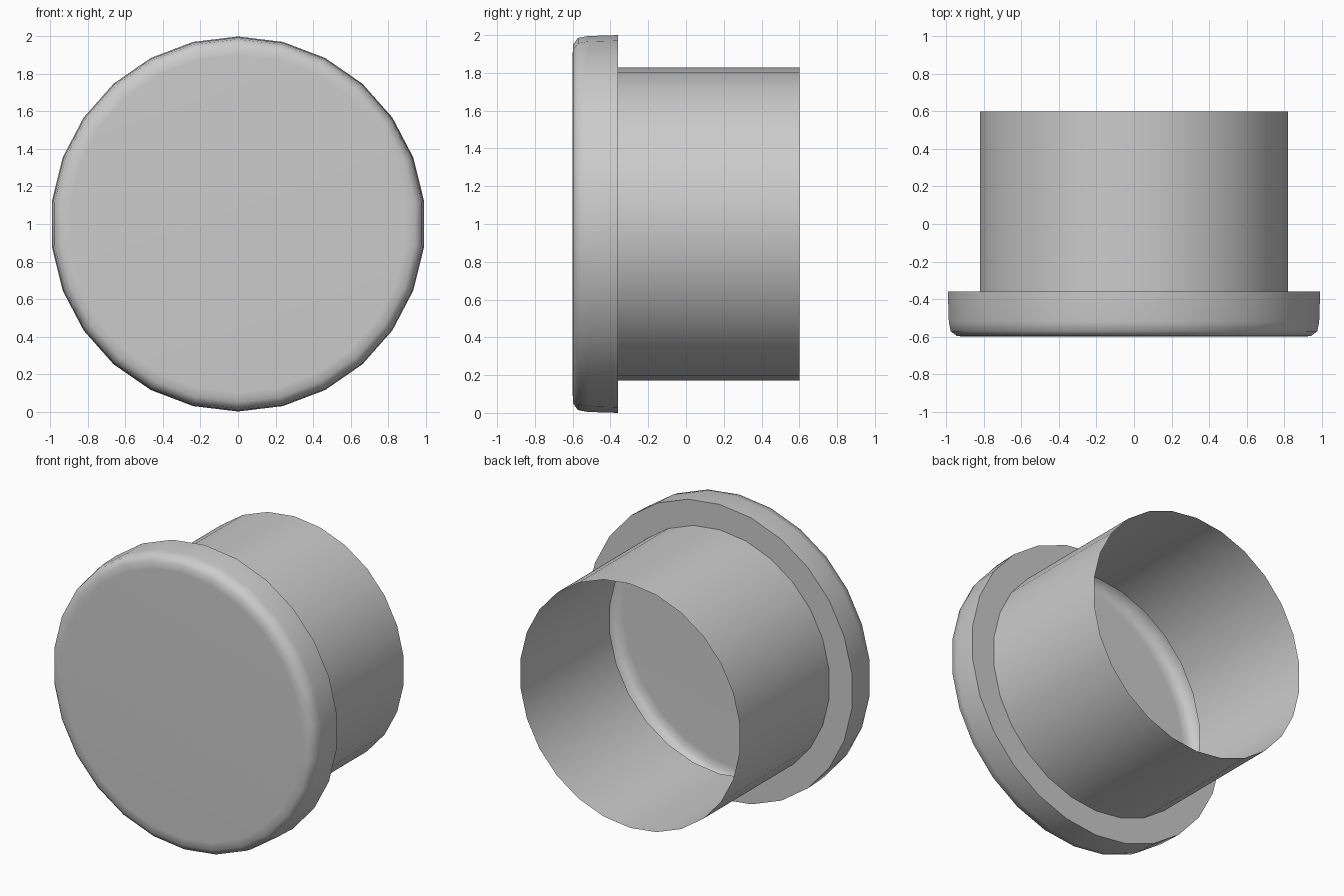
import bpy, bmesh, math

if "Cube" in bpy.data.objects:
    bpy.data.objects.remove(bpy.data.objects["Cube"])

SIDES = 26
CENTRE_Z = 1.0


def lathe(name, profile, cap_start=False, smooth_angle=60):
    """Revolve (radius, y) points around the y axis as an open thin shell."""
    bm = bmesh.new()
    rings = []
    for r, y in profile:
        ring = []
        for i in range(SIDES):
            a = 2 * math.pi * i / SIDES
            ring.append(bm.verts.new((r * math.sin(a), y, CENTRE_Z + r * math.cos(a))))
        rings.append(ring)
    for a, b in zip(rings, rings[1:]):
        for i in range(SIDES):
            j = (i + 1) % SIDES
            bm.faces.new((a[i], a[j], b[j], b[i]))
    if cap_start:
        bm.faces.new(list(reversed(rings[0])))
    mesh = bpy.data.meshes.new(name)
    bm.to_mesh(mesh)
    bm.free()
    obj = bpy.data.objects.new(name, mesh)
    bpy.context.collection.objects.link(obj)
    bpy.ops.object.select_all(action='DESELECT')
    obj.select_set(True)
    bpy.context.view_layer.objects.active = obj
    bpy.ops.object.shade_smooth_by_angle(angle=math.radians(smooth_angle))
    return obj


# Hollow head: flat front, rounded rim, straight side, flat ring at the back
lathe("cap_head",
      [(0.90, -0.60), (0.95, -0.598), (0.985, -0.572), (0.995, -0.52),
       (1.0, -0.36), (0.828, -0.36)],
      cap_start=True)

# Open thin-walled sleeve behind the head
lathe("cap_sleeve", [(0.828, -0.36), (0.828, 0.60)])
